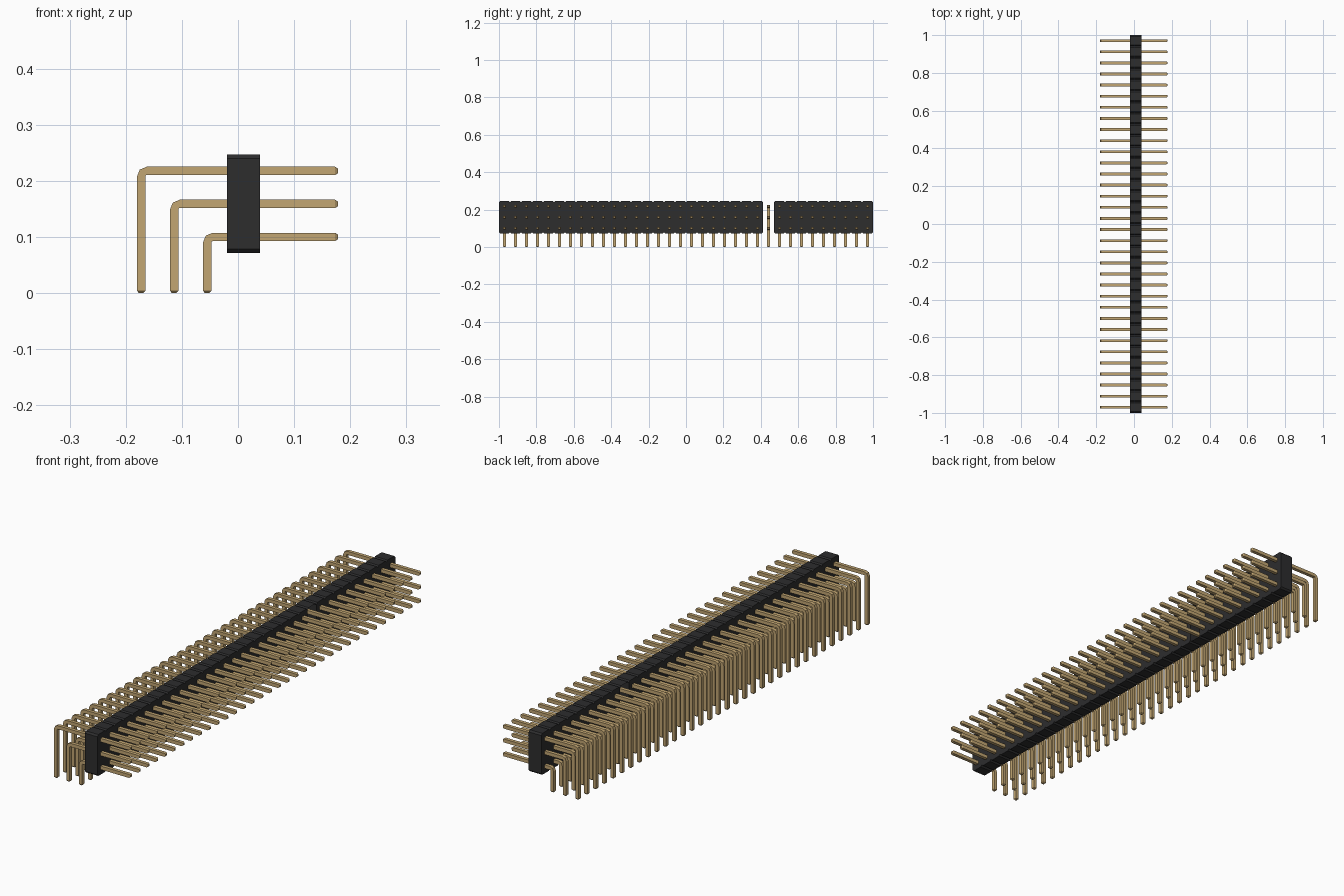
import bpy
import bmesh
from mathutils import Vector

if "Cube" in bpy.data.objects:
    bpy.data.objects.remove(bpy.data.objects["Cube"], do_unlink=True)

COUNT = 34
PITCH = 2 / COUNT
OPEN_SLOT = 24          # the one housing cell that is open at both faces
HALF = 0.0074           # half the pin thickness
X0, X1 = -0.02, 0.039   # housing faces
Z0, Z1 = 0.071, 0.247


def material(name, rgb):
    m = bpy.data.materials.new(name)
    m.use_nodes = True
    m.diffuse_color = (*rgb, 1)
    m.node_tree.nodes["Principled BSDF"].inputs["Base Color"].default_value = (*rgb, 1)
    return m


def make_object(name, bm, mat):
    bmesh.ops.recalc_face_normals(bm, faces=bm.faces[:])
    mesh = bpy.data.meshes.new(name)
    bm.to_mesh(mesh)
    bm.free()
    mesh.materials.append(mat)
    ob = bpy.data.objects.new(name, mesh)
    bpy.context.collection.objects.link(ob)
    return ob


def housing_cell(name, y, mat, is_open=False):
    """Chamfered octagon extruded between the two housing faces."""
    bm = bmesh.new()
    h, c = PITCH / 2, 0.007
    corners = [(-h, Z0 + c), (-h + c, Z0), (h - c, Z0), (h, Z0 + c),
               (h, Z1 - c), (h - c, Z1), (-h + c, Z1), (-h, Z1 - c)]
    a, b = [[bm.verts.new((x, y + dy, z)) for dy, z in corners] for x in (X0, X1)]
    for i in range(8):
        j = (i + 1) % 8
        bm.faces.new((a[i], a[j], b[j], b[i]))
    bm.faces.new(a[::-1])
    bm.faces.new(b)
    bmesh.ops.recalc_face_normals(bm, faces=bm.faces[:])
    if is_open:
        ends = [f for f in bm.faces if abs(f.normal.x) > 0.9]
        bmesh.ops.delete(bm, geom=ends, context='FACES_ONLY')
    return make_object(name, bm, mat)


def pin_stations(x, z):
    """Centre, normal and half width of each ring from foot to tip."""
    r = 0.010
    out, up = Vector((-1, 0, 0)), Vector((0, 0, 1))
    diag = (out + up).normalized()
    s = HALF
    return [(Vector((x, 0, 0)), out, s * 0.55),
            (Vector((x, 0, 0.004)), out, s),
            (Vector((x, 0, z - r)), out, s),
            (Vector((x + r * 0.29, 0, z - r * 0.29)), diag, s),
            (Vector((x + r, 0, z)), up, s),
            (Vector((0.173, 0, z)), up, s),
            (Vector((0.178, 0, z)), up, s * 0.55)]


def pin_row(name, x, z, mat):
    """Square right-angle pins, repeated along the housing."""
    bm = bmesh.new()
    for k in range(COUNT):
        y = -1 + (k + 0.5) * PITCH
        rings = []
        for centre, normal, s in pin_stations(x, z):
            rings.append([bm.verts.new(centre + normal * (n * s) + Vector((0, y + w * s, 0)))
                          for n, w in ((1, -1), (1, 1), (-1, 1), (-1, -1))])
        for a, b in zip(rings, rings[1:]):
            for i in range(4):
                j = (i + 1) % 4
                bm.faces.new((a[i], a[j], b[j], b[i]))
        bm.faces.new(rings[0])
        bm.faces.new(rings[-1])
    return make_object(name, bm, mat)


black = material("black plastic", (0.026, 0.026, 0.027))
brass = material("pale brass", (0.54, 0.38, 0.17))

# Housing cells
for k in range(COUNT):
    housing_cell(f"housing_cell_{k + 1}", -1 + (k + 0.5) * PITCH, black, k == OPEN_SLOT)

# Three nested rows of bent pins
for row, label in enumerate(("lower", "middle", "upper")):
    pin_row(f"{label}_pins", -0.055 - row * PITCH, 0.1 + row * PITCH, brass)
